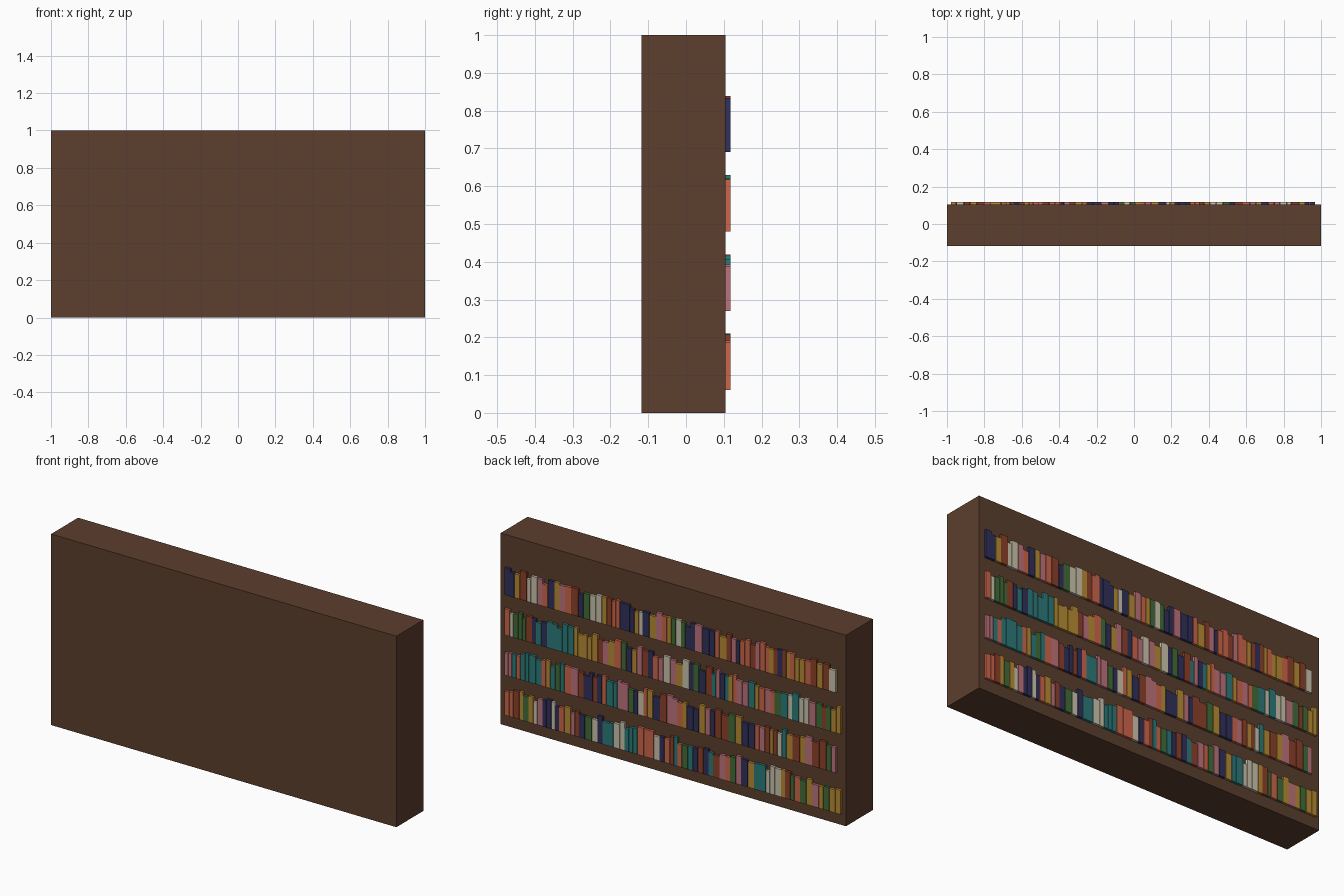
import bpy, bmesh, random

if "Cube" in bpy.data.objects:
    bpy.data.objects.remove(bpy.data.objects["Cube"])

random.seed(7)


def material(name, rgb):
    m = bpy.data.materials.new(name)
    lin = [c / 12.92 if c <= 0.04 else ((c + 0.055) / 1.055) ** 2.4 for c in rgb]
    m.diffuse_color = (*lin, 1)
    m.use_nodes = True
    m.node_tree.nodes["Principled BSDF"].inputs["Base Color"].default_value = m.diffuse_color
    return m


def add_box(bm, x0, x1, y0, y1, z0, z1, mat=0):
    verts = bmesh.ops.create_cube(bm, size=1)["verts"]
    for v in verts:
        v.co.x = x1 if v.co.x > 0 else x0
        v.co.y = y1 if v.co.y > 0 else y0
        v.co.z = z1 if v.co.z > 0 else z0
    for f in {f for v in verts for f in v.link_faces}:
        f.material_index = mat


def finish(bm, name, mats):
    mesh = bpy.data.meshes.new(name)
    bm.to_mesh(mesh)
    bm.free()
    for m in mats:
        mesh.materials.append(m)
    ob = bpy.data.objects.new(name, mesh)
    bpy.context.collection.objects.link(ob)


# Solid wooden case
BACK = 0.105
bm = bmesh.new()
add_box(bm, -1, 1, -0.118, BACK, 0, 1)
finish(bm, "bookcase_body", [material("wood", (0.36, 0.245, 0.18))])

# Book cover colours
palette = {
    "N": ("navy", (0.19, 0.19, 0.36)), "Y": ("gold", (0.72, 0.54, 0.20)),
    "C": ("cream", (0.80, 0.77, 0.68)), "P": ("pink", (0.74, 0.45, 0.48)),
    "O": ("orange", (0.80, 0.40, 0.29)), "R": ("rust", (0.55, 0.25, 0.16)),
    "G": ("green", (0.26, 0.42, 0.22)), "T": ("teal", (0.18, 0.48, 0.48)),
}
keys = list(palette)
covers = [material(n, c) for n, c in palette.values()]

# Four rows of spines: name, base height, first and last x, first book height, colours
rows = [
    ("bottom", 0.06, 0.968, -0.98, 0.127,
     "OORYGYCPNNCNOYPRNGCNTTCCTTTOOOCNORTOGTNRNTRPOGPNYTTCCCYRGOGYPYGYY"),
    ("lower", 0.27, 0.968, -0.951, 0.118,
     "PPTOTTTTOYTGTOPRNNRNOTTPPGNCOYNRPPOYNNYPNRRGYNNOPRYRCTYRYPRRGP"),
    ("upper", 0.48, 0.968, -0.98, 0.138,
     "OCGGGRNTNTTTTTYYYYYRPYOGNYPRNOPCPYCNGNRTPNTYOPPTYOPOGTCTCCPGRGYY"),
    ("top", 0.69, 0.968, -0.951, 0.143,
     "NNYRCCPONYPORNGCCYROONNNYCNYPOYGCGNNPNNOYRPNOORPOOYRNRYOYYORYRC"),
]
for name, z, x_start, x_end, first_height, colours in rows:
    widths = [random.uniform(0.02, 0.04) for _ in colours]
    scale = (x_start - x_end) / sum(widths)
    bm = bmesh.new()
    x = x_start
    for i, (c, w) in enumerate(zip(colours, widths)):
        h = first_height if i == 0 else random.uniform(0.115, 0.15)
        w *= scale
        add_box(bm, x - w + 0.002, x, BACK - 0.002, 0.118, z, z + h, keys.index(c))
        x -= w
    finish(bm, name + "_row_books", covers)
